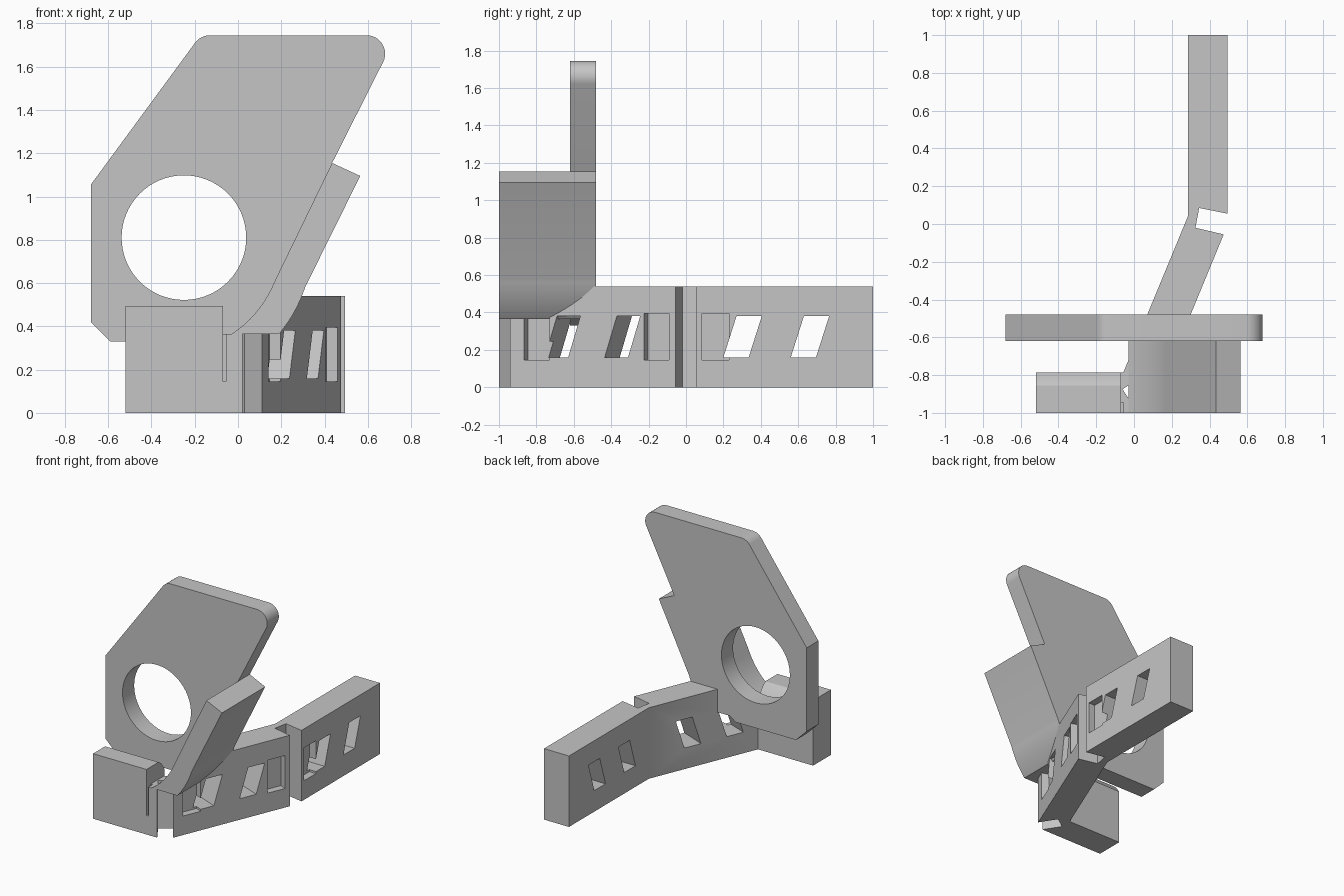
import bpy, bmesh, math
from mathutils import Vector

if "Cube" in bpy.data.objects:
    bpy.data.objects.remove(bpy.data.objects["Cube"])

grey = bpy.data.materials.new("plain grey")
grey.diffuse_color = (0.56, 0.56, 0.56, 1)
grey.use_nodes = True
grey.node_tree.nodes["Principled BSDF"].inputs["Base Color"].default_value = grey.diffuse_color


def loft(name, a, b):
    """Solid between two matching outlines."""
    bm = bmesh.new()
    va = [bm.verts.new(p) for p in a]
    vb = [bm.verts.new(p) for p in b]
    n = len(a)
    bm.faces.new(va)
    bm.faces.new(vb[::-1])
    for i in range(n):
        j = (i + 1) % n
        bm.faces.new((va[j], va[i], vb[i], vb[j]))
    bmesh.ops.recalc_face_normals(bm, faces=bm.faces)
    me = bpy.data.meshes.new(name)
    bm.to_mesh(me)
    bm.free()
    me.materials.append(grey)
    ob = bpy.data.objects.new(name, me)
    bpy.context.collection.objects.link(ob)
    return ob


def prism(name, pts, axis, lo, hi):
    """Extrude a 2D outline along x, y or z."""
    place = {"x": lambda p, h: (h, p[0], p[1]),
             "y": lambda p, h: (p[0], h, p[1]),
             "z": lambda p, h: (p[0], p[1], h)}[axis]
    return loft(name, [place(p, lo) for p in pts], [place(p, hi) for p in pts])


def cut(ob, cutter):
    cutter.hide_render = True
    mod = ob.modifiers.new("cut", "BOOLEAN")
    mod.operation, mod.solver, mod.object = "DIFFERENCE", "EXACT", cutter
    bpy.context.view_layer.objects.active = ob
    bpy.ops.object.modifier_apply(modifier=mod.name)
    bpy.data.objects.remove(cutter, do_unlink=True)


def bezier(p0, c, p1, n=14):
    return [tuple((1 - t) ** 2 * a + 2 * t * (1 - t) * b + t * t * d
                  for a, b, d in zip(p0, c, p1)) for t in (i / n for i in range(n + 1))]


def arc(cx, cz, r, a0, a1, n=12):
    return [(cx + r * math.cos(math.radians(a0 + (a1 - a0) * i / n)),
             cz + r * math.sin(math.radians(a0 + (a1 - a0) * i / n))) for i in range(n + 1)]


# Curves shared by the plate, the flange and the trimmed bracket
inner = bezier((0.175, 0.62), (0.105, 0.45), (-0.03, 0.365))
outer = bezier((0.19, 0.365), (0.27, 0.46), (0.31, 0.58))

# Upright plate with a round hole
plate = prism("upright_plate",
              [(-0.68, 0.42), (-0.68, 1.055)] + arc(-0.13, 1.66, 0.085, 144, 90)
              + arc(0.595, 1.66, 0.085, 90, -27) + [(0.435, 1.155)] + inner
              + [(-0.08, 0.33), (-0.59, 0.33)], "y", -0.62, -0.48)
cut(plate, prism("hole_cutter", arc(-0.25, 0.81, 0.288, 0, 354.375, 63), "y", -0.8, -0.3))

# Slanted flange curling in at the bottom
flange = prism("slanted_flange",
               [(0.435, 1.155)] + inner + outer + [(0.565, 1.095)], "y", -1, -0.48)

# Bent bracket with a relief notch outside each bend
bracket = prism("bent_bracket",
                [(-0.07, -1), (0.02, -1), (-0.06, -0.875), (0.03, -0.815), (0.11, -0.94),
                 (0.475, -0.055), (0.325, -0.02), (0.345, 0.085), (0.495, 0.055),
                 (0.495, 1), (0.285, 1), (0.285, 0.04), (-0.056, -0.785), (-0.07, -0.785)],
                "z", 0, 0.54)


def wall_cut(profile, depth, slanted):
    """Cut an outline of (y, z) points square into the outer wall of an arm."""
    n = Vector((0.925, -0.38, 0)) if slanted else Vector((1, 0, 0))
    pts = [Vector((0.30 + 0.412 * (y + 0.48) if slanted else 0.495, y, z)) for y, z in profile]
    cut(bracket, loft("wall_cutter", [p + n * 0.03 for p in pts], [p - n * depth for p in pts]))


# Leaning windows right through both arms
for y, w, lean, slanted in ((-0.755, 0.125, 0.065, True), (-0.435, 0.125, 0.065, True),
                            (0.20, 0.135, 0.07, False), (0.56, 0.135, 0.07, False)):
    wall_cut([(y, 0.16), (y + w, 0.16), (y + w + lean, 0.38), (y + lean, 0.38)], 0.3, slanted)

# Shallow pockets beside the bends
for y0, y1, slanted in ((-0.865, -0.73, True), (-0.225, -0.09, True), (0.085, 0.23, False)):
    wall_cut([(y0, 0.145), (y1, 0.145), (y1, 0.395), (y0, 0.395)], 0.055, slanted)
cut(bracket, prism("slit_cutter", [(-0.08, -1.1), (-0.055, -1.1), (-0.055, -0.945), (-0.08, -0.945)],
                   "z", 0.145, 0.6))

# Trim the bracket below the flange
cut(bracket, prism("trim_cutter", [(-1, 0.365)] + outer + [(0.42, 0.8), (-1, 0.8)],
                   "y", -1.2, -0.48))

# Front block with its rear top edge eased
block = prism("front_block", [(-1, 0), (-0.785, 0), (-0.785, 0.42), (-0.825, 0.475),
                              (-0.855, 0.495), (-1, 0.495)], "x", -0.52, -0.07)

for ob in (plate, flange, bracket, block):
    bpy.ops.object.select_all(action="DESELECT")
    ob.select_set(True)
    bpy.context.view_layer.objects.active = ob
    bpy.ops.object.shade_smooth_by_angle(angle=math.radians(25))
